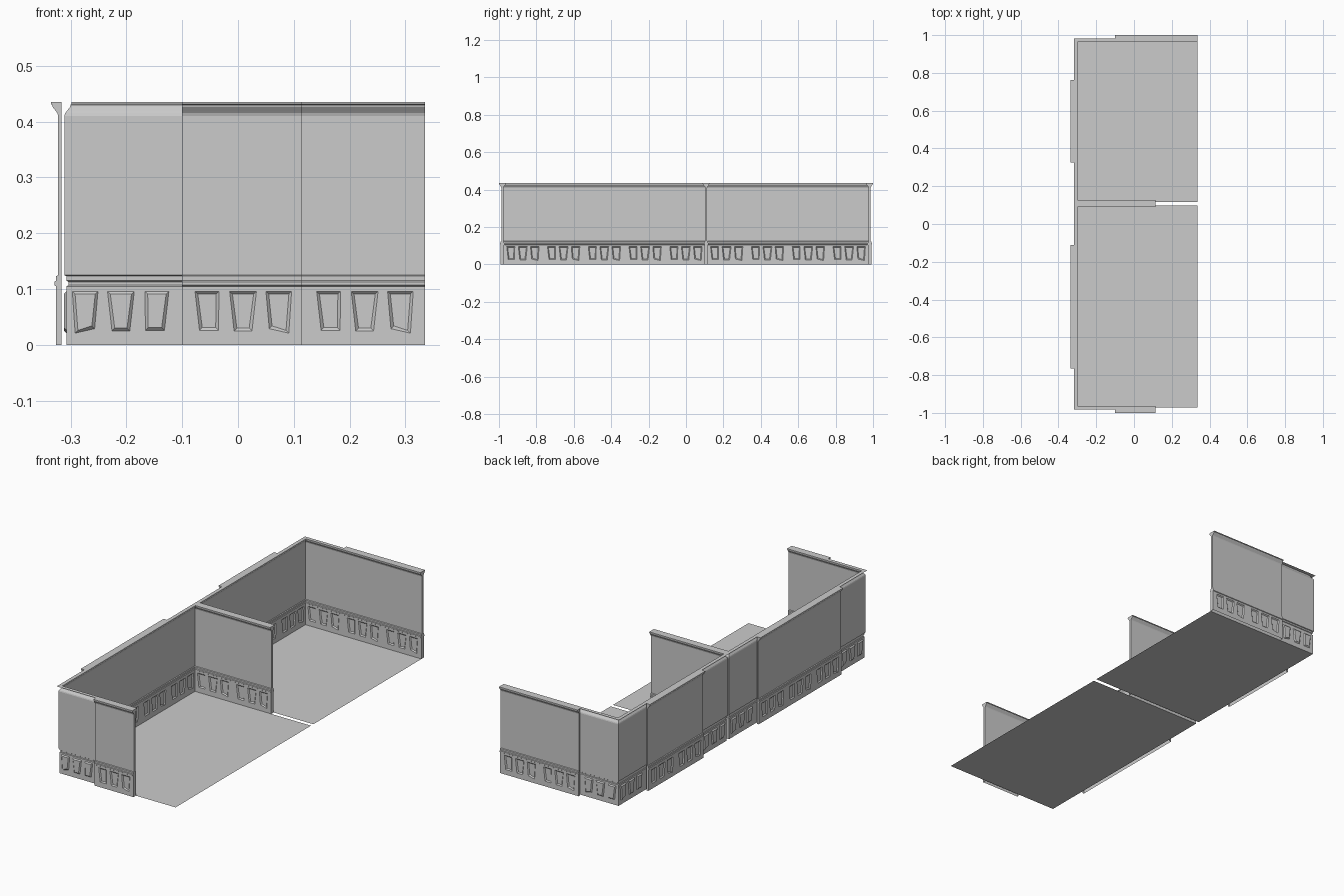
import bpy, bmesh
from mathutils import Vector

if "Cube" in bpy.data.objects:
    bpy.data.objects.remove(bpy.data.objects["Cube"])

BACK, END, MID = -0.3165, 0.9815, 0.108     # wall centre planes
STUB, OPEN, CORNER = 0.115, 0.335, -0.1     # wall ends along x
BASE, RECESS = 0.0095, 0.0045               # depths from the centre plane
TOP_Z = 0.105                               # top of the panelled base

# Half wall section above the base: (distance from centre plane, height)
PROFILE = [(BASE, TOP_Z), (0.0125, 0.107), (0.0125, 0.113), (0.0095, 0.115),
           (0.0095, 0.123), (0.0055, 0.125), (0.0055, 0.410), (0.0070, 0.415),
           (0.0100, 0.419), (0.0155, 0.426), (0.0165, 0.430), (0.0185, 0.431),
           (0.0185, 0.435), (0.0, 0.435)]

# Three crooked panels of one wall module: outline corners (along, height)
PANELS = [[(0.031, 0.026), (0.065, 0.026), (0.066, 0.096), (0.023, 0.096)],
          [(0.093, 0.025), (0.125, 0.025), (0.133, 0.096), (0.085, 0.096)],
          [(0.156, 0.029), (0.191, 0.021), (0.196, 0.096), (0.150, 0.096)]]
CELLS = [0.0, 0.0755, 0.1415]


def finish(name, bm):
    bmesh.ops.remove_doubles(bm, verts=bm.verts, dist=0.00005)
    me = bpy.data.meshes.new(name)
    bm.to_mesh(me)
    bm.free()
    ob = bpy.data.objects.new(name, me)
    bpy.context.collection.objects.link(ob)
    return ob


def wall_side(name, start, end, modules, start_join, end_join):
    """One dressed wall face; joins are 'mitre' (inside corner) or 'cap'."""
    a, b = Vector((*start, 0)), Vector((*end, 0))
    length = (b - a).length
    u = (b - a).normalized()
    n = u.cross(Vector((0, 0, 1)))
    bm = bmesh.new()

    def face(points):
        bm.faces.new([bm.verts.new(a + u * s + n * d + Vector((0, 0, z)))
                      for s, d, z in points])

    def lo(d):
        return d if start_join == 'mitre' else 0.0

    def hi(d):
        return length - (d if end_join == 'mitre' else 0.0)

    # chair rail, upper wall and crown
    for (d0, z0), (d1, z1) in zip(PROFILE, PROFILE[1:]):
        face([(lo(d0), d0, z0), (hi(d0), d0, z0), (hi(d1), d1, z1), (lo(d1), d1, z1)])

    # base with recessed panels
    w = length / modules
    for m in range(modules):
        edges = [m * w + c for c in CELLS] + [(m + 1) * w]
        if m == 0:
            edges[0] = lo(BASE)
        if m == modules - 1:
            edges[3] = hi(BASE)
        for i, shape in enumerate(PANELS):
            l, r = edges[i], edges[i + 1]
            cell = [(l, BASE, 0), (r, BASE, 0), (r, BASE, TOP_Z), (l, BASE, TOP_Z)]
            rim = [(m * w + s, BASE, z) for s, z in shape]
            inset = [(0.005, 0.005), (-0.005, 0.005), (-0.005, -0.005), (0.005, -0.005)]
            floor = [(s + ds, RECESS, z + dz) for (s, _, z), (ds, dz) in zip(rim, inset)]
            for outer, inner in ((cell, rim), (rim, floor)):
                for k in range(4):
                    j = (k + 1) % 4
                    face([outer[k], outer[j], inner[j], inner[k]])
            face(floor)

    # end caps
    section = [(0.0, 0.0), (BASE, 0.0)] + PROFILE
    if start_join == 'cap':
        face([(0, d, z) for d, z in section])
    if end_join == 'cap':
        face([(length, d, z) for d, z in reversed(section)])
    return finish(name, bm)


# Inside faces of the two rooms
wall_side("large_room_long_wall", (BACK, -END), (BACK, MID), 5, 'mitre', 'mitre')
wall_side("small_room_long_wall", (BACK, MID), (BACK, END), 4, 'mitre', 'mitre')
wall_side("far_wall_inside", (BACK, END), (OPEN, END), 3, 'mitre', 'cap')
wall_side("divider_front_face", (BACK, MID), (STUB, MID), 2, 'mitre', 'cap')
wall_side("divider_back_face", (STUB, MID), (BACK, MID), 2, 'cap', 'mitre')
wall_side("front_wall_inside", (STUB, -END), (BACK, -END), 2, 'cap', 'mitre')

# Outside faces, present only on the straight modules
wall_side("front_wall_outside", (CORNER, -END), (STUB, -END), 1, 'cap', 'cap')
wall_side("far_wall_outside", (OPEN, END), (CORNER, END), 2, 'cap', 'cap')
wall_side("small_room_outside", (BACK, 0.763), (BACK, 0.326), 2, 'cap', 'cap')
wall_side("large_room_outside", (BACK, -0.110), (BACK, -0.764), 3, 'cap', 'cap')

# Floors
for name, y0, y1 in (("large_room_floor", -END + BASE, MID - BASE),
                     ("small_room_floor", MID + BASE, END - BASE)):
    bm = bmesh.new()
    x0 = BACK + BASE
    bm.faces.new([bm.verts.new((x, y, 0)) for x, y in
                  ((x0, y0), (OPEN, y0), (OPEN, y1), (x0, y1))])
    finish(name, bm)
